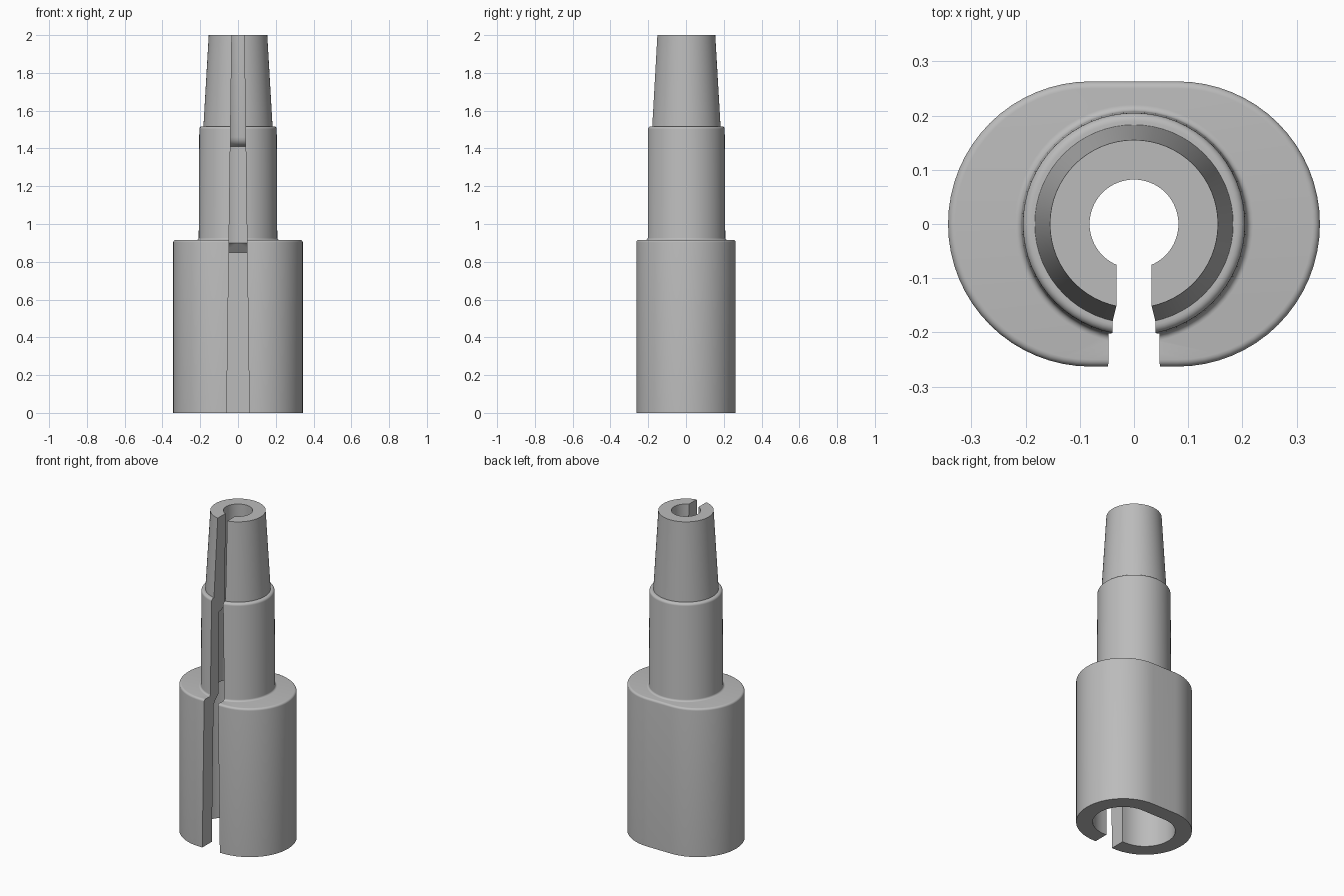
import bpy, bmesh, math

if "Cube" in bpy.data.objects:
    bpy.data.objects.remove(bpy.data.objects["Cube"])

HALF = 32  # segments per half round


def fillet(cr, cz, rad, a0, a1, s, steps=5):
    """Quarter-round profile points (radius, stretch, z) about a centre."""
    pts = []
    for i in range(steps + 1):
        a = math.radians(a0 + (a1 - a0) * i / steps)
        pts.append((cr + rad * math.cos(a), s, cz + rad * math.sin(a)))
    return pts


def ring(bm, r, s, z):
    """Stadium outline: two half rounds pushed apart by s along x."""
    out = []
    for side, start in ((1, -90), (-1, 90)):
        for i in range(HALF + 1):
            a = math.radians(start + 180 * i / HALF)
            out.append(bm.verts.new((side * s + r * math.cos(a), r * math.sin(a), z)))
    return out


def finish(bm, name):
    bmesh.ops.remove_doubles(bm, verts=bm.verts[:], dist=1e-5)
    bmesh.ops.recalc_face_normals(bm, faces=bm.faces[:])
    me = bpy.data.meshes.new(name)
    bm.to_mesh(me)
    bm.free()
    ob = bpy.data.objects.new(name, me)
    bpy.context.collection.objects.link(ob)
    return ob


S = 0.08  # stretch of the oval base

# Outer profile, bottom to top
profile = [(0.263, S, 0.0)]
profile += fillet(0.25, 0.903, 0.013, 0, 90, S)           # base rim
profile += fillet(0.22, 0.927, 0.012, 270, 180, 0)        # neck root
profile += fillet(0.19, 1.502, 0.015, 0, 90, 0)           # shoulder
profile += [(0.183, 0, 1.517), (0.155, 0, 2.0)]           # tapered tip
# Bore profile, top to bottom
profile += [(0.082, 0, 2.0)]
profile += fillet(0.132, 1.46, 0.05, 180, 270, 0)         # rounded bore step
profile += [(0.132, 0, 1.41), (0.132, 0, 0.90), (0.17, S, 0.85), (0.17, S, 0.0)]

# Hollow stepped sleeve
bm = bmesh.new()
rings = [ring(bm, *p) for p in profile]
n = len(rings[0])
for a, b in zip(rings, rings[1:] + rings[:1]):
    for i in range(n):
        j = (i + 1) % n
        bm.faces.new((a[i], a[j], b[j], b[i]))
sleeve = finish(bm, "sleeve")

# Tapered slot cutter through the front wall
bm = bmesh.new()
bmesh.ops.create_cube(bm, size=1)
for v in bm.verts:
    top = v.co.z > 0
    z = 2.1 if top else -0.1
    w = 0.060 - 0.0137 * z
    v.co = (math.copysign(w, v.co.x), -0.02 if v.co.y > 0 else -0.5, z)
cutter = finish(bm, "slot_cutter")
cutter.hide_render = True

mod = sleeve.modifiers.new("slot", 'BOOLEAN')
mod.operation = 'DIFFERENCE'
mod.solver = 'EXACT'
mod.object = cutter
bpy.context.view_layer.objects.active = sleeve
sleeve.select_set(True)
bpy.ops.object.modifier_apply(modifier=mod.name)
bpy.data.objects.remove(cutter)

# Plain grey finish
grey = bpy.data.materials.new("grey")
grey.diffuse_color = (0.5, 0.5, 0.5, 1)
grey.use_nodes = True
grey.node_tree.nodes["Principled BSDF"].inputs["Base Color"].default_value = grey.diffuse_color
sleeve.data.materials.clear()
sleeve.data.materials.append(grey)
bpy.ops.object.shade_smooth_by_angle(angle=math.radians(30))
